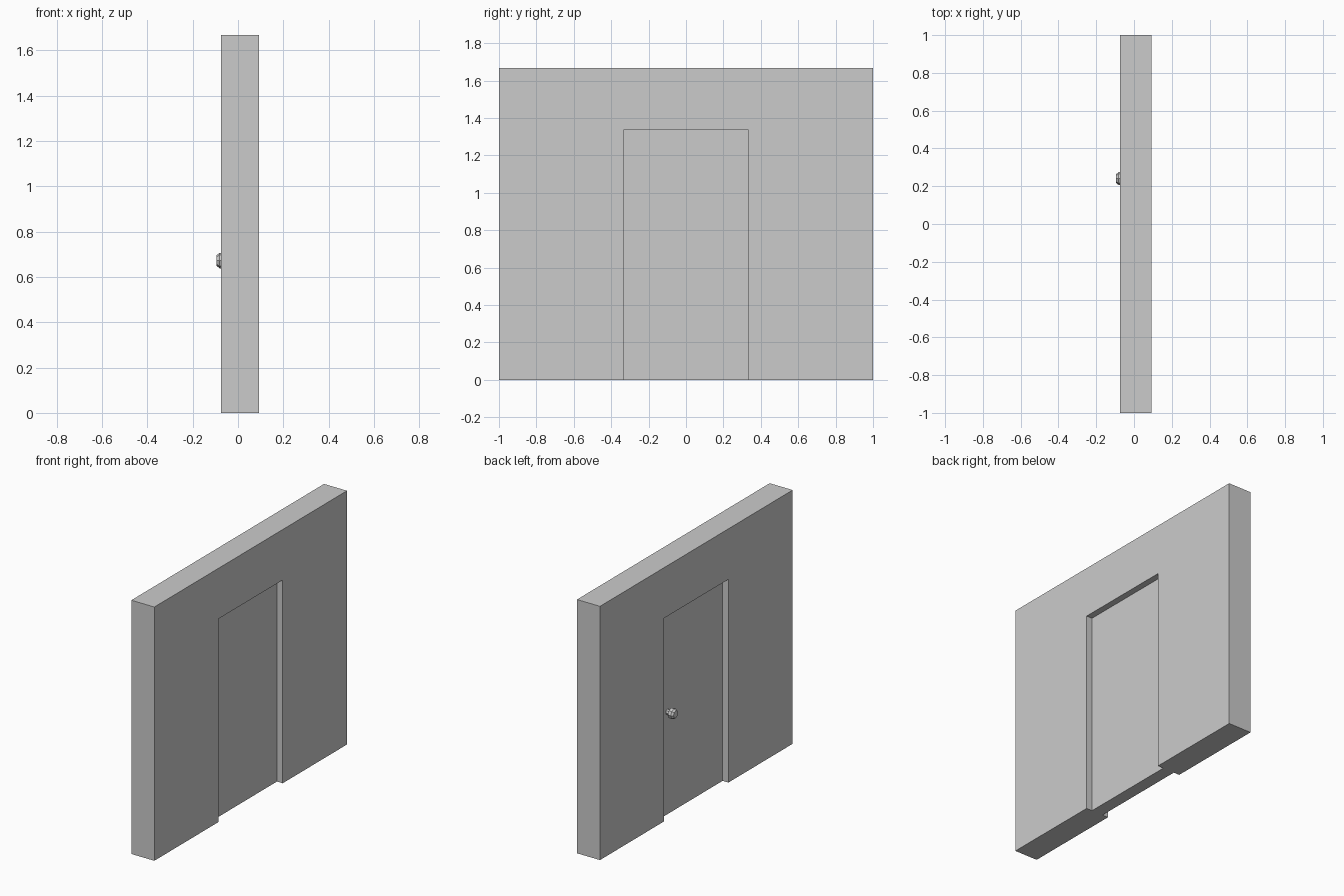
import bpy, bmesh
from math import cos, sin, tau

if "Cube" in bpy.data.objects:
    bpy.data.objects.remove(bpy.data.objects["Cube"])

X0, X1 = -0.075, 0.092        # wall faces
H, DOOR_H, DOOR_W = 1.667, 1.335, 0.333
RECESS = 0.042


def make_object(name, bm):
    bmesh.ops.recalc_face_normals(bm, faces=bm.faces)
    mesh = bpy.data.meshes.new(name)
    bm.to_mesh(mesh)
    bm.free()
    obj = bpy.data.objects.new(name, mesh)
    bpy.context.collection.objects.link(obj)
    return obj


def extrude_profile(name, points, x0, x1):
    """Extrude a (y, z) outline along x."""
    bm = bmesh.new()
    face = bm.faces.new([bm.verts.new((x0, y, z)) for y, z in points])
    ext = bmesh.ops.extrude_face_region(bm, geom=[face], use_keep_orig=True)
    verts = [g for g in ext["geom"] if isinstance(g, bmesh.types.BMVert)]
    bmesh.ops.translate(bm, verts=verts, vec=(x1 - x0, 0, 0))
    return make_object(name, bm)


def lathe_x(name, rings, cy, cz, sides):
    """Stack (x, radius) rings along x and cap both ends."""
    bm = bmesh.new()
    loops = [[bm.verts.new((x, cy + r * cos(tau * i / sides), cz + r * sin(tau * i / sides)))
              for i in range(sides)] for x, r in rings]
    for a, b in zip(loops, loops[1:]):
        for i in range(sides):
            j = (i + 1) % sides
            bm.faces.new((a[i], a[j], b[j], b[i]))
    bm.faces.new(loops[0])
    bm.faces.new(loops[-1])
    return make_object(name, bm)


# wall with doorway
extrude_profile("wall", [(-1, 0), (-DOOR_W, 0), (-DOOR_W, DOOR_H), (DOOR_W, DOOR_H),
                         (DOOR_W, 0), (1, 0), (1, H), (-1, H)], X0, X1)

# door panel recessed on both sides
extrude_profile("door", [(-DOOR_W, 0), (DOOR_W, 0), (DOOR_W, DOOR_H), (-DOOR_W, DOOR_H)],
                X0 + RECESS, X1 - RECESS)

# faceted door knob on its stem
lathe_x("door_knob", [(X0 + RECESS, 0.018), (-0.052, 0.018), (-0.06, 0.034),
                      (-0.081, 0.034), (-0.094, 0.024)], 0.24, 0.672, 8)
